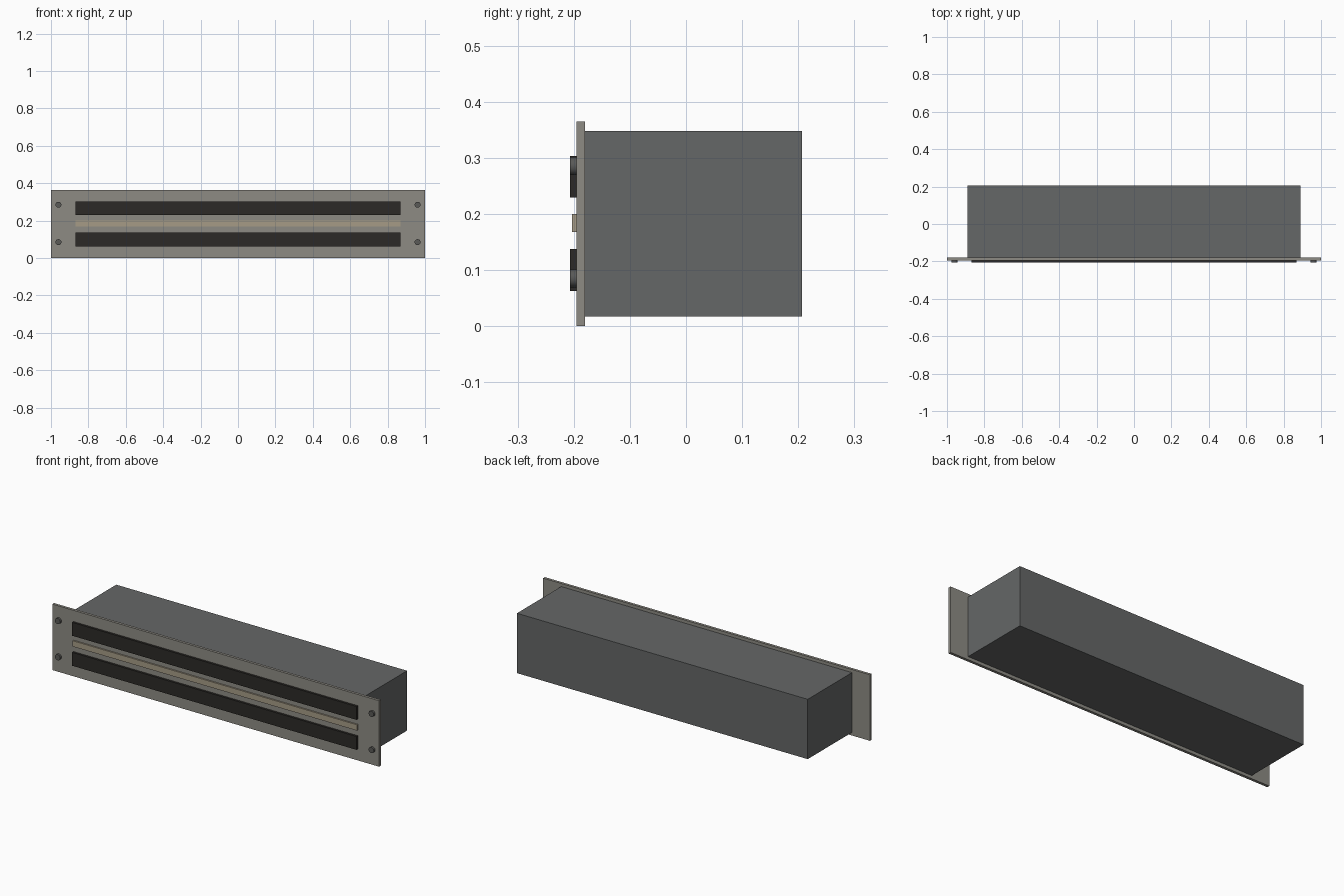
import bpy, math

if "Cube" in bpy.data.objects:
    bpy.data.objects.remove(bpy.data.objects["Cube"])


def material(name, color):
    m = bpy.data.materials.new(name)
    m.diffuse_color = (*color, 1)
    m.use_nodes = True
    m.node_tree.nodes["Principled BSDF"].inputs["Base Color"].default_value = m.diffuse_color
    return m


def box(name, x, y, z, mat):
    """Box from (min, max) ranges on each axis."""
    ranges = (x, y, z)
    bpy.ops.mesh.primitive_cube_add(size=1, location=[(a + b) / 2 for a, b in ranges])
    o = bpy.context.object
    o.name = name
    o.scale = [b - a for a, b in ranges]
    bpy.ops.object.transform_apply(location=False, rotation=False, scale=True)
    o.data.materials.append(mat)
    return o


plate_mat = material("plate_grey", (0.27, 0.26, 0.23))
body_mat = material("housing_grey", (0.13, 0.135, 0.135))
dark_mat = material("slot_black", (0.025, 0.023, 0.02))
trim_mat = material("trim_beige", (0.38, 0.33, 0.24))
bolt_mat = material("bolt_grey", (0.10, 0.10, 0.095))

# Housing and the wider front plate
box("housing", (-0.89, 0.89), (-0.181, 0.207), (0.017, 0.348), body_mat)
box("front_plate", (-1, 1), (-0.195, -0.18), (0, 0.365), plate_mat)

# Two dark slots with a thin trim bar between them
box("lower_slot", (-0.87, 0.87), (-0.207, -0.194), (0.063, 0.137), dark_mat)
box("upper_slot", (-0.87, 0.87), (-0.207, -0.194), (0.229, 0.303), dark_mat)
box("trim_bar", (-0.87, 0.87), (-0.203, -0.194), (0.168, 0.2), trim_mat)

# Corner bolts
for side, x in (("left", -0.96), ("right", 0.96)):
    for level, z in (("lower", 0.085), ("upper", 0.285)):
        bpy.ops.mesh.primitive_cylinder_add(
            vertices=16, radius=0.016, depth=0.013,
            location=(x, -0.2, z), rotation=(math.pi / 2, 0, 0))
        bolt = bpy.context.object
        bolt.name = f"{level}_{side}_bolt"
        bolt.data.materials.append(bolt_mat)
        bpy.ops.object.shade_smooth_by_angle()
